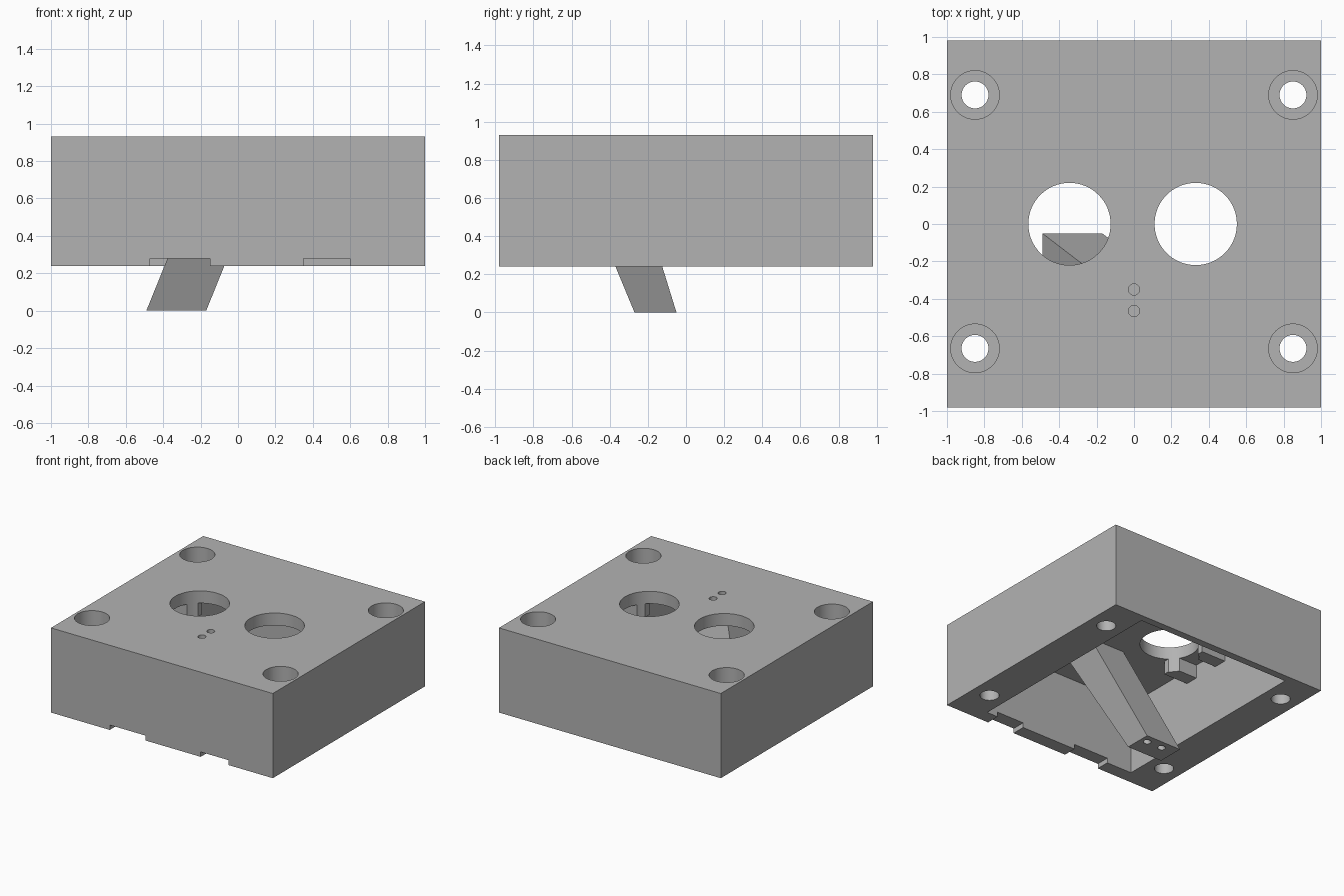
import bpy, bmesh, math
from mathutils import Vector

cube = bpy.data.objects.get("Cube")
if cube:
    bpy.data.objects.remove(cube, do_unlink=True)

GREY = (0.45, 0.45, 0.45, 1)
mat = bpy.data.materials.new("plain grey")
mat.use_nodes = True
mat.diffuse_color = GREY
mat.node_tree.nodes["Principled BSDF"].inputs["Base Color"].default_value = GREY


def add_object(name, bm):
    bmesh.ops.recalc_face_normals(bm, faces=bm.faces)
    mesh = bpy.data.meshes.new(name)
    bm.to_mesh(mesh)
    bm.free()
    mesh.materials.append(mat)
    ob = bpy.data.objects.new(name, mesh)
    bpy.context.collection.objects.link(ob)
    return ob


def loft(name, bottom, top):
    """Join two closed loops of the same length into a capped solid."""
    bm = bmesh.new()
    a = [bm.verts.new(p) for p in bottom]
    b = [bm.verts.new(p) for p in top]
    n = len(a)
    bm.faces.new(a)
    bm.faces.new(b)
    for i in range(n):
        j = (i + 1) % n
        bm.faces.new((a[i], a[j], b[j], b[i]))
    return add_object(name, bm)


def rect(x, y, z):
    return [(x[0], y[0], z), (x[1], y[0], z), (x[1], y[1], z), (x[0], y[1], z)]


def box(name, x, y, z):
    return loft(name, rect(x, y, z[0]), rect(x, y, z[1]))


def rod(name, start, end, r, n=48):
    def ring(c):
        return [(c[0] + r * math.cos(math.tau * i / n),
                 c[1] + r * math.sin(math.tau * i / n), c[2]) for i in range(n)]
    return loft(name, ring(start), ring(end))


def combine(target, tool, operation):
    mod = target.modifiers.new("boolean", "BOOLEAN")
    mod.operation = operation
    mod.solver = "EXACT"
    mod.object = tool
    bpy.context.view_layer.objects.active = target
    bpy.ops.object.modifier_apply(modifier=mod.name)
    bpy.data.objects.remove(tool, do_unlink=True)


BASE, CEILING, TOP = 0.24, 0.83, 0.93

# Hollow housing, open underneath
housing = box("housing", (-1, 1), (-0.98, 0.98), (BASE, TOP))
combine(housing, box("cavity", (-0.7, 0.7), (-0.87, 0.92), (0.1, CEILING)), "DIFFERENCE")

# Leaning duct that hangs from the ceiling and ends below the housing
def duct_section(z):
    return rect((-0.49 + 0.405 * z, -0.17 + 0.405 * z),
                (-0.27 - 0.415 * z, -0.05 - 0.31 * z), z)

combine(housing, loft("duct", duct_section(0), duct_section(0.88)), "UNION")

# Four mounting blocks on the side walls
for sx in (-1, 1):
    for sy in (-1, 1):
        xs = sorted((sx * 0.48, sx * 0.75))
        ys = sorted((sy * 0.11, sy * 0.22))
        combine(housing, box("mounting_block", xs, ys, (0.72, 0.87)), "UNION")

# Two large round openings
for x in (-0.345, 0.33):
    combine(housing, rod("opening", (x, 0, 0.65), (x, 0, 1), 0.22, 64), "DIFFERENCE")

# Counterbored screw holes in the corners
for x in (-0.85, 0.85):
    for y in (-0.665, 0.69):
        combine(housing, rod("screw_hole", (x, y, 0.1), (x, y, 1), 0.072), "DIFFERENCE")
        combine(housing, rod("counterbore", (x, y, 0.42), (x, y, 1), 0.13), "DIFFERENCE")

# Pairs of wire holes at the top and at the end of the duct
for y in (-0.35, -0.465):
    combine(housing, rod("top_wire_hole", (0, y, 0.73), (0, y, 1), 0.03, 24), "DIFFERENCE")
lean = Vector((0.405, -0.36, 1))
for x in (-0.23, -0.37):
    foot = Vector((x, -0.12, 0))
    combine(housing, rod("duct_wire_hole", foot - lean * 0.05, foot + lean * 0.3, 0.03, 24),
            "DIFFERENCE")

# Notches under the front wall
for xs in ((-0.47, -0.15), (0.35, 0.6)):
    combine(housing, box("notch", xs, (-1.1, -0.8), (0.1, 0.28)), "DIFFERENCE")

bpy.ops.object.select_all(action="DESELECT")
housing.select_set(True)
bpy.context.view_layer.objects.active = housing
bpy.ops.object.shade_smooth_by_angle(angle=math.radians(30))
